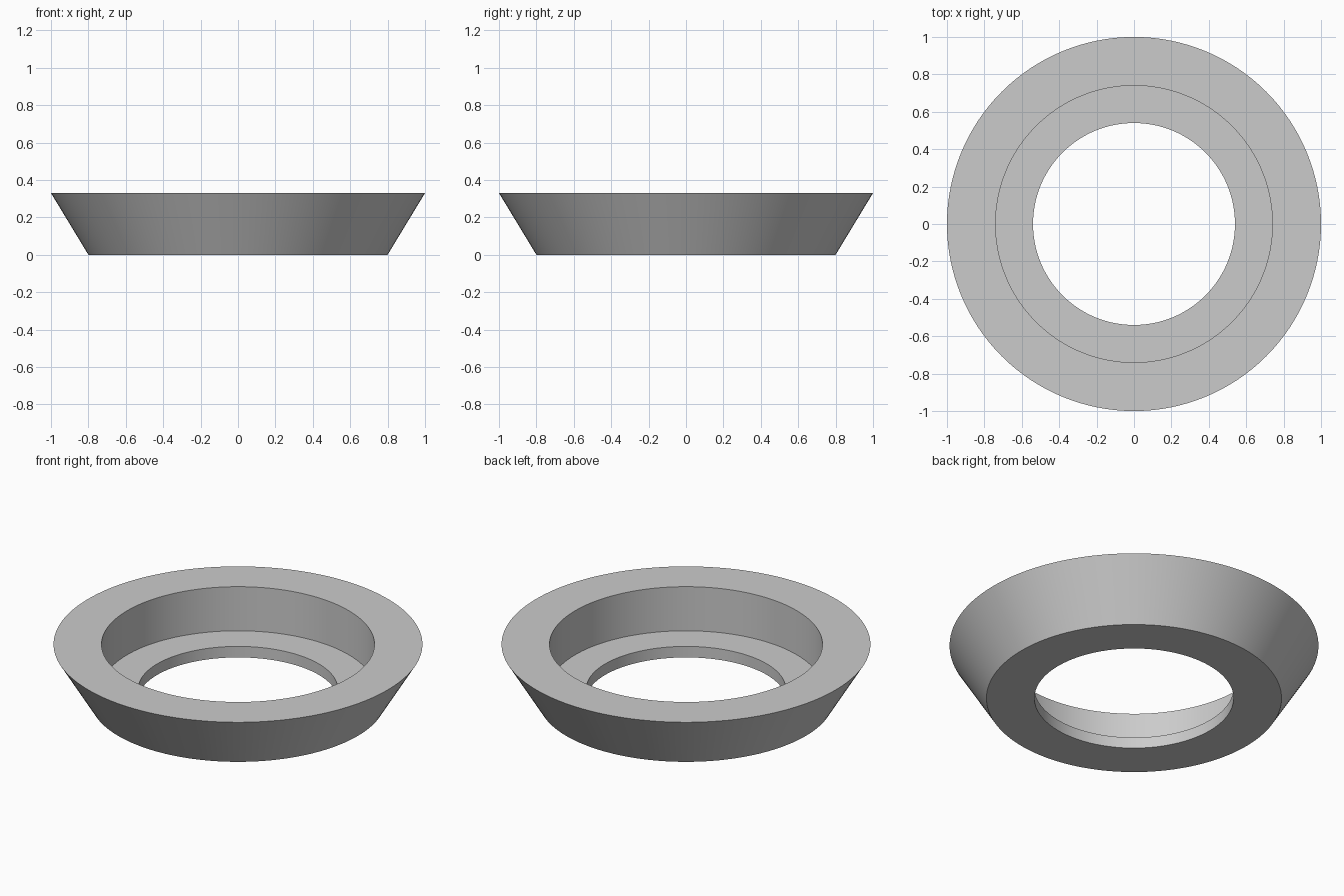
import bpy
import bmesh
import math

SEGMENTS = 128

cube = bpy.data.objects.get("Cube")
if cube:
    bpy.data.objects.remove(cube, do_unlink=True)

# Plain grey material
grey = bpy.data.materials.new("light grey")
grey.use_nodes = True
colour = (0.6, 0.6, 0.6, 1)
grey.diffuse_color = colour
grey.node_tree.nodes["Principled BSDF"].inputs["Base Color"].default_value = colour

# Cross-section (radius, height): tapered outside, stepped bore with a ledge
profile = [(0.8, 0), (1, 0.33), (0.74, 0.33), (0.74, 0.066), (0.54, 0.066), (0.54, 0)]

# Revolve the closed cross-section around z
bm = bmesh.new()
rings = []
for radius, height in profile:
    angles = [math.tau * i / SEGMENTS for i in range(SEGMENTS)]
    rings.append([bm.verts.new((radius * math.cos(a), radius * math.sin(a), height))
                  for a in angles])
for lower, upper in zip(rings, rings[1:] + rings[:1]):
    for i in range(SEGMENTS):
        j = (i + 1) % SEGMENTS
        bm.faces.new((lower[i], lower[j], upper[j], upper[i]))
bmesh.ops.recalc_face_normals(bm, faces=bm.faces)

mesh = bpy.data.meshes.new("tapered_ring")
bm.to_mesh(mesh)
bm.free()
mesh.materials.append(grey)

ring = bpy.data.objects.new("tapered_ring", mesh)
bpy.context.collection.objects.link(ring)

# Smooth round walls, sharp rims
bpy.ops.object.select_all(action='DESELECT')
ring.select_set(True)
bpy.context.view_layer.objects.active = ring
bpy.ops.object.shade_smooth_by_angle(angle=math.radians(30))
